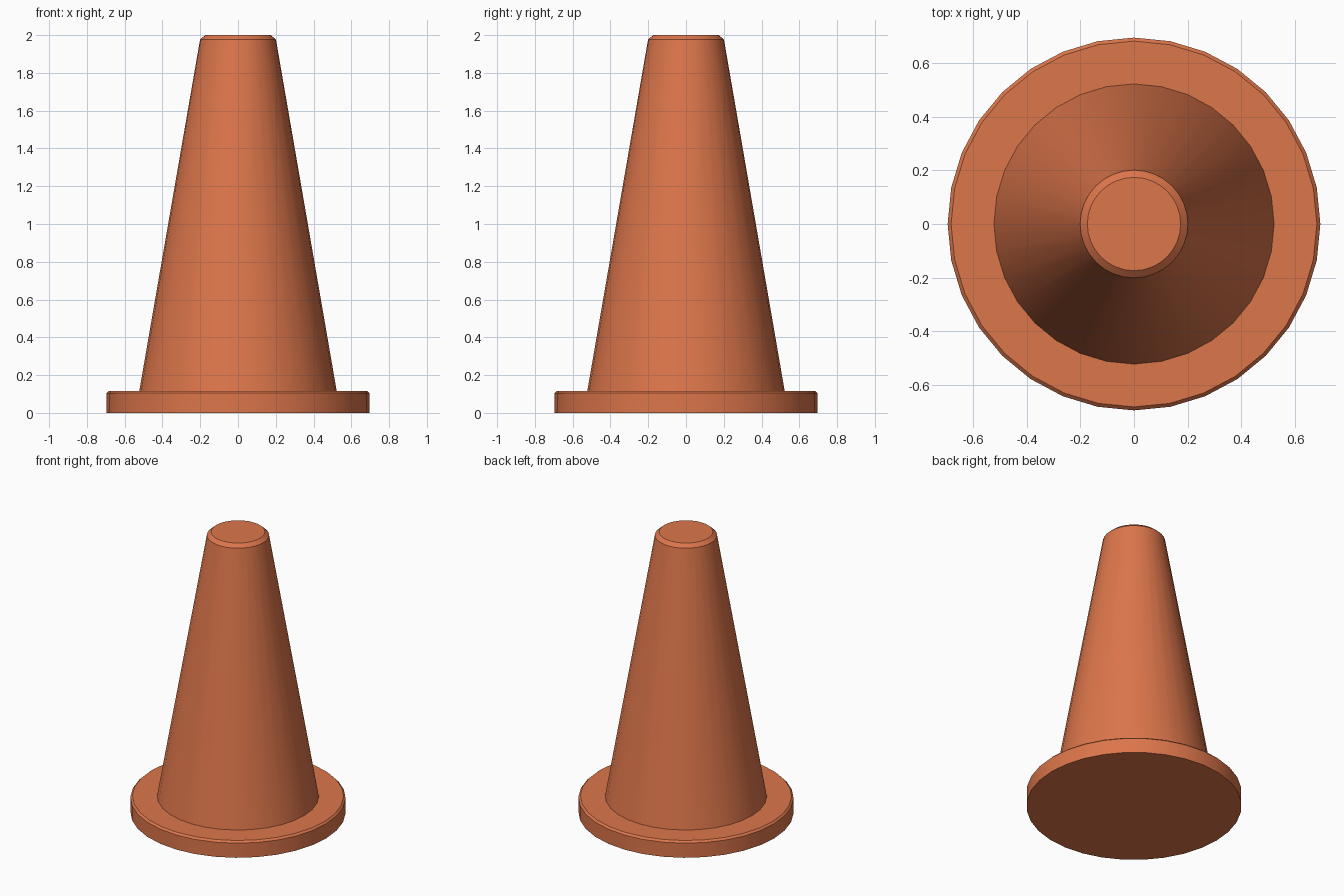
import bpy, bmesh, math

if "Cube" in bpy.data.objects:
    bpy.data.objects.remove(bpy.data.objects["Cube"])

SIDES = 32

mat = bpy.data.materials.new("orange_plastic")
mat.diffuse_color = (0.72, 0.18, 0.07, 1)
mat.use_nodes = True
mat.node_tree.nodes["Principled BSDF"].inputs["Base Color"].default_value = mat.diffuse_color


def lathe(name, profile):
    """Closed solid of revolution from (radius, z) points, bottom to top."""
    bm = bmesh.new()
    rings = []
    for r, z in profile:
        rings.append([bm.verts.new((r * math.cos(a), r * math.sin(a), z))
                      for a in (2 * math.pi * i / SIDES for i in range(SIDES))])
    for low, high in zip(rings, rings[1:]):
        for i in range(SIDES):
            j = (i + 1) % SIDES
            bm.faces.new((low[i], low[j], high[j], high[i]))
    bm.faces.new(rings[0][::-1])
    bm.faces.new(rings[-1])
    mesh = bpy.data.meshes.new(name)
    bm.to_mesh(mesh)
    bm.free()
    obj = bpy.data.objects.new(name, mesh)
    bpy.context.collection.objects.link(obj)
    mesh.materials.append(mat)
    bpy.ops.object.select_all(action='DESELECT')
    obj.select_set(True)
    bpy.context.view_layer.objects.active = obj
    bpy.ops.object.shade_smooth_by_angle(angle=math.radians(30))
    return obj


# Round base plate with a small chamfer on its upper rim
lathe("base_plate", [(0.695, 0), (0.695, 0.104), (0.682, 0.117)])

# Tapered body with a chamfered flat tip, sunk slightly into the plate
lathe("cone_body", [(0.531, 0.067), (0.201, 1.976), (0.174, 2.0)])
